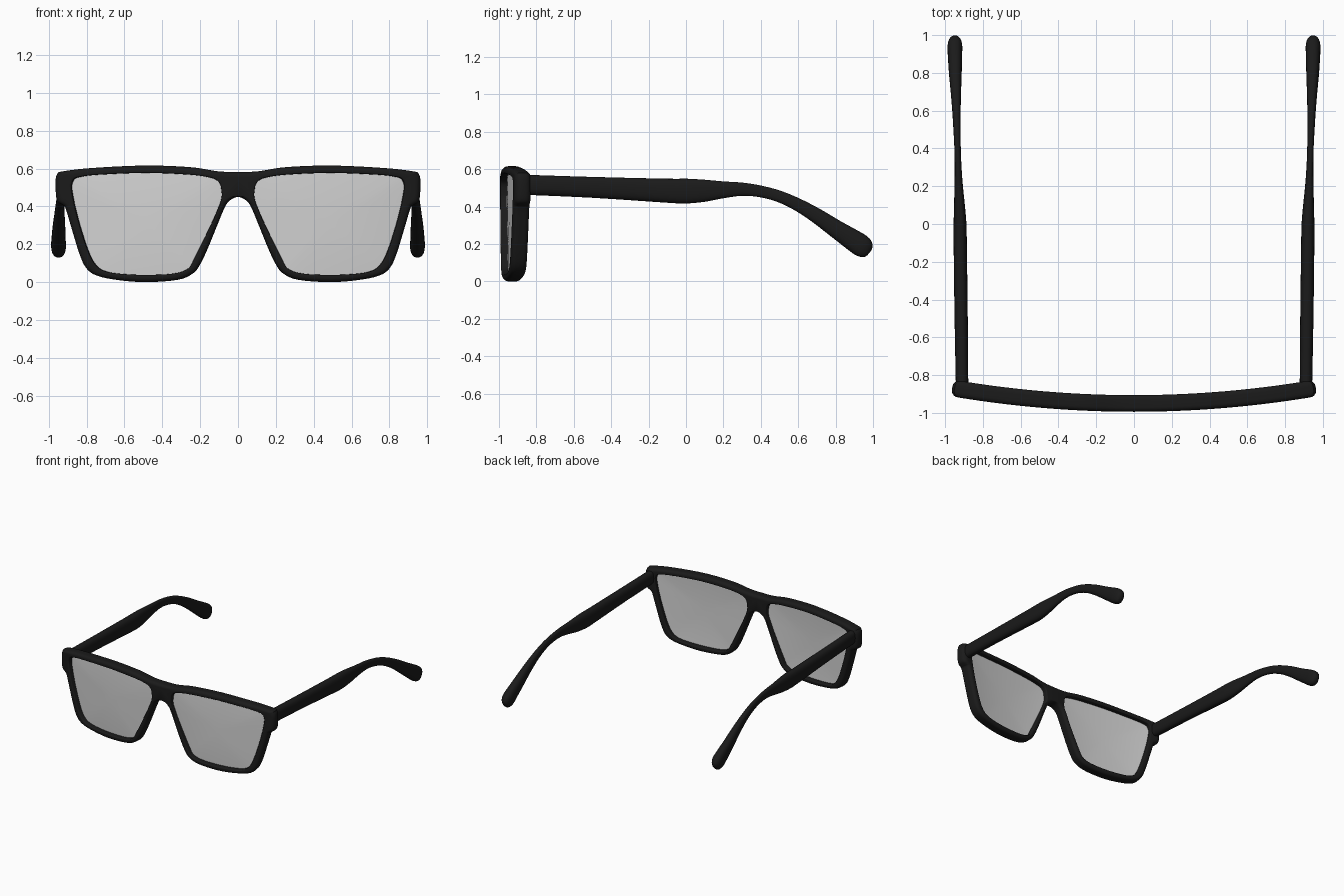
import bpy, bmesh, math
from mathutils import Vector

if "Cube" in bpy.data.objects:
    bpy.data.objects.remove(bpy.data.objects["Cube"])


def material(name, value):
    m = bpy.data.materials.new(name)
    m.diffuse_color = (value, value, value, 1)
    m.use_nodes = True
    m.node_tree.nodes["Principled BSDF"].inputs["Base Color"].default_value = m.diffuse_color
    return m


black = material("matte_black", 0.0105)
grey = material("lens_silver", 0.65)


def spline(pts, before, after, steps):
    """Catmull-Rom through points of any dimension."""
    p = [Vector(q) for q in [before] + pts + [after]]
    out = []
    for i in range(1, len(p) - 2):
        a, b, c, d = p[i - 1:i + 3]
        for s in range(steps):
            t = s / steps
            out.append(0.5 * (2 * b + (c - a) * t + (2 * a - 5 * b + 4 * c - d) * t * t
                              + (3 * b - a - 3 * c + d) * t ** 3))
    return out + [p[-2]]


def bend(x):
    return -0.95 + 0.088 * x * x


def make(name, verts, faces, mat, mods, weight=None):
    me = bpy.data.meshes.new(name)
    me.from_pydata(verts, [], faces)
    bm = bmesh.new()
    bm.from_mesh(me)
    bmesh.ops.recalc_face_normals(bm, faces=bm.faces)
    bm.to_mesh(me)
    bm.free()
    me.materials.append(mat)
    if weight:
        attr = me.attributes.new("bevel_weight_edge", 'FLOAT', 'EDGE')
        for e in me.edges:
            attr.data[e.index].value = weight(*sorted(e.vertices))
    ob = bpy.data.objects.new(name, me)
    bpy.context.collection.objects.link(ob)
    for kind, settings in mods:
        m = ob.modifiers.new(kind.lower(), kind)
        for k, v in settings.items():
            setattr(m, k, v)
    bpy.ops.object.select_all(action='DESELECT')
    ob.select_set(True)
    bpy.context.view_layer.objects.active = ob
    bpy.ops.object.convert(target='MESH')
    bpy.ops.object.shade_smooth_by_angle(angle=math.radians(45))
    return ob


# Half-frame outlines (x, z): from bridge underside, round the rim, to bridge top
outer = [(0, .45), (.035, .437), (.065, .405), (.1, .325), (.155, .19), (.2, .095),
         (.24, .045), (.32, .012), (.49, 0), (.64, .012), (.745, .035), (.80, .075),
         (.835, .15), (.875, .28), (.908, .39), (.925, .408), (.95, .425), (.96, .46),
         (.962, .54), (.952, .573), (.93, .584), (.78, .602), (.49, .616), (.25, .607),
         (.12, .587), (.05, .582), (0, .582)]
inner = [(.085, .465), (.09, .43), (.105, .39), (.135, .32), (.19, .205), (.235, .115),
         (.265, .07), (.34, .045), (.49, .038), (.63, .045), (.71, .062), (.755, .10),
         (.79, .17), (.832, .30), (.858, .40), (.863, .425), (.87, .46), (.875, .495),
         (.873, .522), (.86, .545), (.83, .556), (.74, .567), (.49, .577), (.26, .568),
         (.15, .553), (.108, .535), (.09, .505)]
mirror_pt = lambda p: (-p[0], p[1])
out_loop = spline(outer, mirror_pt(outer[1]), mirror_pt(outer[-2]), 4)
in_loop = spline(inner, inner[-1], inner[0], 4)
n = len(out_loop)


def rim_weight(a, b):
    """Round the outer edge strongly (most at the hinge ends), the lens edge lightly."""
    if b < n:
        end = min(max((out_loop[a].x - 0.93) / 0.025, 0), 1)
        return 0.67 + 0.33 * end if b - a == 1 else 0.0
    return 0.23 if a >= n else 0.0


# Front frame: flat ring bent along x, thickened and rounded
verts = [(max(p.x, 0), bend(p.x), p.y) for p in out_loop + in_loop]
faces = [(i, (i + 1) % n, n + (i + 1) % n, n + i) for i in range(n)]
make("front_frame", verts, faces, black, [
    ('MIRROR', {"use_clip": True, "merge_threshold": 0.0005}),
    ('SOLIDIFY', {"thickness": 0.088, "offset": 0}),
    ('BEVEL', {"width": 0.036, "segments": 5, "limit_method": 'WEIGHT',
               "use_clamp_overlap": False})], rim_weight)

# Lenses: concentric rings inside the rim, slightly domed
centre = Vector((.48, .31))
radii = [1.02, .9, .75, .55, .3]
verts, faces = [], []
for r in radii:
    for p in in_loop:
        q = centre + (p - centre) * r
        verts.append((q.x, bend(q.x) - 0.008 * (1 - r * r), q.y))
verts.append((centre.x, bend(centre.x) - 0.008, centre.y))
for k in range(len(radii) - 1):
    for i in range(n):
        j = (i + 1) % n
        faces.append((k * n + i, k * n + j, (k + 1) * n + j, (k + 1) * n + i))
last = (len(radii) - 1) * n
faces += [(last + i, last + (i + 1) % n, len(verts) - 1) for i in range(n)]
make("lenses", verts, faces, grey, [
    ('MIRROR', {"use_mirror_merge": False}),
    ('SOLIDIFY', {"thickness": 0.016, "offset": 0})])

# Temples: rounded section swept along a path (y, z, half height, x, half width)
stations = [(-.87, .517, .05, .91, .031), (-.5, .503, .052, .915, .033),
            (-.1, .485, .060, .92, .033), (0, .483, .062, .921, .032),
            (.1, .485, .055, .924, .027), (.2, .49, .042, .928, .021),
            (.3, .493, .033, .931, .017), (.4, .481, .029, .934, .016),
            (.5, .454, .029, .937, .018), (.6, .409, .032, .94, .021),
            (.7, .35, .038, .943, .026), (.8, .282, .045, .946, .032),
            (.9, .216, .054, .948, .036), (.937, .191, .055, .948, .037),
            (.962, .174, .048, .948, .032), (.98, .163, .032, .948, .021),
            (.986, .159, .008, .948, .006)]
path = spline(stations, stations[0], stations[-1], 3)
sides = 24
verts, faces = [], []
for i, s in enumerate(path):
    a, b = path[max(i - 1, 0)], path[min(i + 1, len(path) - 1)]
    d = Vector((b[0] - a[0], b[1] - a[1])).normalized()
    for k in range(sides):
        t = 2 * math.pi * k / sides
        c, h = math.cos(t), math.sin(t)
        u = math.copysign(abs(c) ** 0.8, c) * s[4] * 1.06
        v = math.copysign(abs(h) ** 0.8, h) * s[2] * 1.07
        verts.append((s[3] + u, s[0] - d.y * v, s[1] + d.x * v))
for i in range(len(path) - 1):
    for k in range(sides):
        j = (k + 1) % sides
        faces.append((i * sides + k, i * sides + j, (i + 1) * sides + j, (i + 1) * sides + k))
faces += [tuple(range(sides)), tuple(range(len(verts) - sides, len(verts)))]
make("temples", verts, faces, black, [('MIRROR', {"use_mirror_merge": False})])
